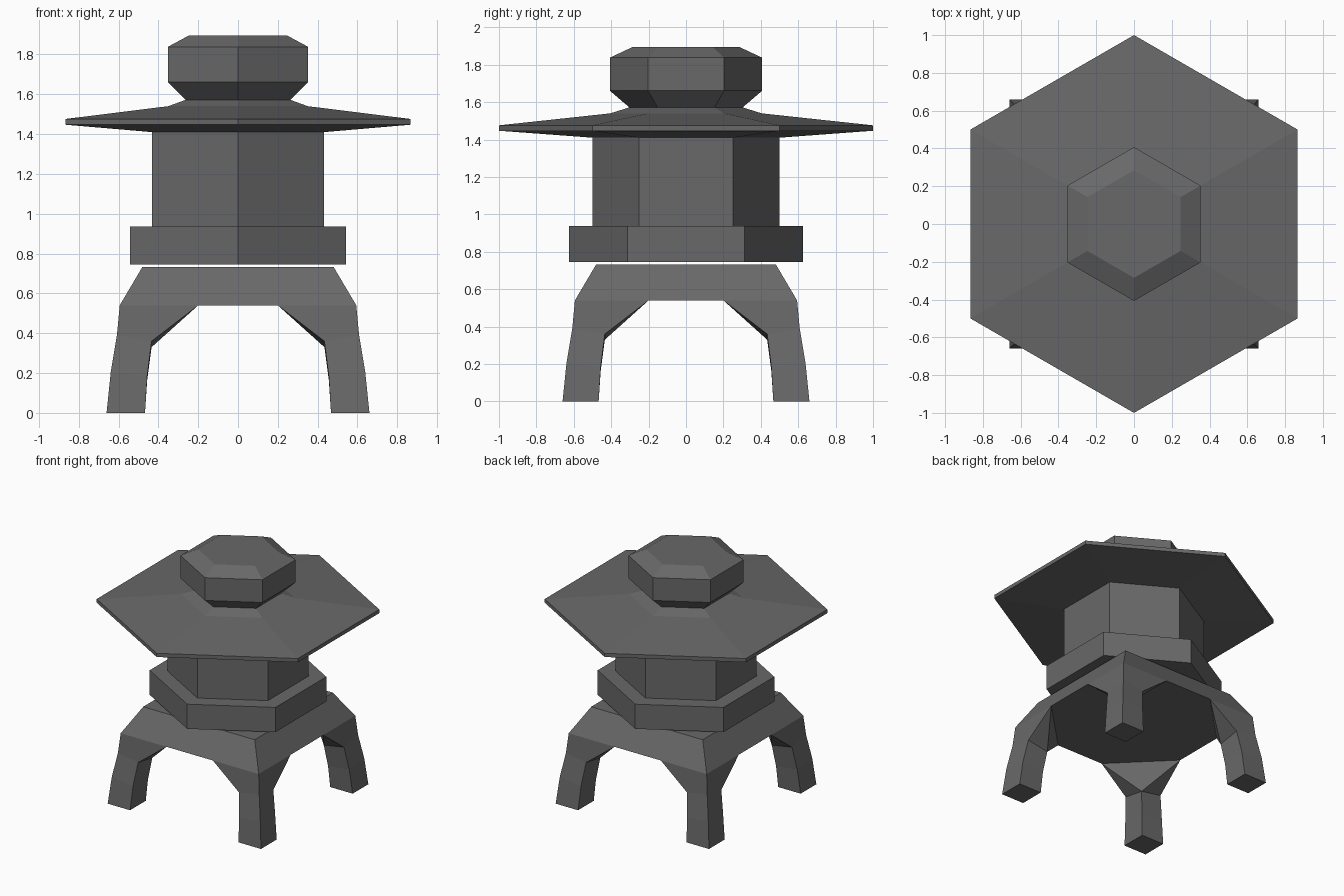
import bpy, bmesh, math

if "Cube" in bpy.data.objects:
    bpy.data.objects.remove(bpy.data.objects["Cube"])

stone = bpy.data.materials.new("dark grey stone")
stone.diffuse_color = (0.14, 0.14, 0.14, 1)
stone.use_nodes = True
stone.node_tree.nodes["Principled BSDF"].inputs["Base Color"].default_value = stone.diffuse_color


def finish(bm, name):
    bmesh.ops.remove_doubles(bm, verts=bm.verts, dist=1e-4)
    bmesh.ops.recalc_face_normals(bm, faces=bm.faces)
    mesh = bpy.data.meshes.new(name)
    bm.to_mesh(mesh)
    bm.free()
    mesh.materials.append(stone)
    bpy.context.collection.objects.link(bpy.data.objects.new(name, mesh))


def hex_lathe(name, profile):
    """Six-sided solid from (radius, z) pairs, corners on the y axis."""
    bm = bmesh.new()
    rings = [[bm.verts.new((r * math.sin(i * math.pi / 3), r * math.cos(i * math.pi / 3), z))
              for i in range(6)] for r, z in profile]
    for a, b in zip(rings, rings[1:]):
        for i in range(6):
            j = (i + 1) % 6
            bm.faces.new((a[i], a[j], b[j], b[i]))
    bm.faces.new(rings[0])
    bm.faces.new(rings[-1])
    finish(bm, name)


# Upper lantern tiers
hex_lathe("platform", [(0.625, 0.745), (0.625, 0.937)])
hex_lathe("lamp_body", [(0.5, 0.937), (0.5, 1.41)])
hex_lathe("roof", [(0.5, 1.41), (1.0, 1.447), (1.0, 1.476), (0.405, 1.54), (0.303, 1.572)])
hex_lathe("finial", [(0.303, 1.572), (0.407, 1.661), (0.407, 1.838), (0.285, 1.895)])

# Four-legged base, made as one quarter turned four times
bm = bmesh.new()
TOP, SHOULDER, NOTCH = 0.48, 0.594, 0.2
Z_TOP, Z_UNDER = 0.733, 0.54
# leg sections: inner offset, inner z, outer offset, outer z
sections = [(0.467, 0, 0.66, 0), (0.456, 0.165, 0.639, 0.205), (0.434, 0.33, 0.608, 0.39)]


def quarter(turn):
    def v(x, y, z):
        for _ in range(turn):
            x, y = -y, x
        return bm.verts.new((x, y, z))

    def face(*pts):
        bm.faces.new([v(*p) for p in pts])

    s, n, zu = SHOULDER, NOTCH, Z_UNDER
    # sloping side of the slab
    face((s, -s, zu), (s, -n, zu), (s, n, zu), (s, s, zu), (TOP, TOP, Z_TOP), (TOP, -TOP, Z_TOP))
    # square leg: corners inner, side, outer, side
    rings = [[(i, i, zi), (o, i, (zi + zo) / 2), (o, o, zo), (i, o, (zi + zo) / 2)]
             for i, zi, o, zo in sections]
    face(*rings[0])
    for a, b in zip(rings, rings[1:]):
        for k in range(4):
            m = (k + 1) % 4
            face(a[k], a[m], b[m], b[k])
    # flared bracket under the slab corner
    inner, sx, outer, sy = rings[-1]
    px, py, pc = (s, n, zu), (n, s, zu), (s, s, zu)
    face(sx, outer, pc, px)
    face(outer, sy, py, pc)
    face(inner, sx, px)
    face(inner, px, py)
    face(inner, py, sy)


for turn in range(4):
    quarter(turn)
t, s, n = TOP, SHOULDER, NOTCH
bm.faces.new([bm.verts.new((x, y, Z_TOP)) for x, y in ((t, t), (-t, t), (-t, -t), (t, -t))])
bm.faces.new([bm.verts.new((x, y, Z_UNDER)) for x, y in
              ((s, n), (n, s), (-n, s), (-s, n), (-s, -n), (-n, -s), (n, -s), (s, -n))])
finish(bm, "legged_base")
